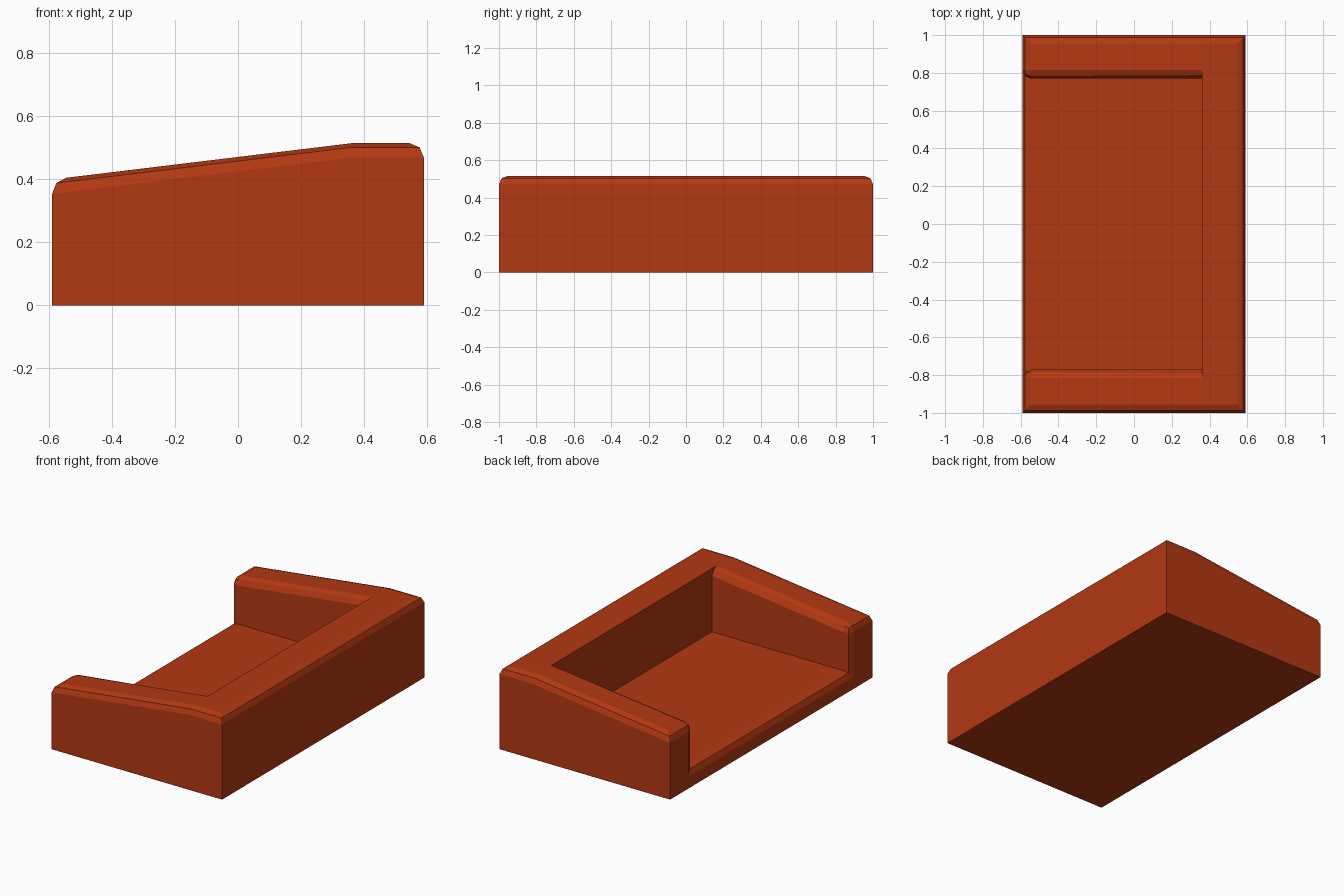
import bpy, bmesh

if "Cube" in bpy.data.objects:
    bpy.data.objects.remove(bpy.data.objects["Cube"])

X, Y = 0.59, 1.0            # outer half sizes
IX, IY = 0.36, 0.77         # inner wall faces
LOW, HIGH, FLOOR = 0.40, 0.515, 0.12
BEVEL = 0.045

bm = bmesh.new()

def v(x, y, z):
    return bm.verts.new((x, y, z))

# Verts per side: index 0 is -y, index 1 is +y
side = (-1, 1)
base_l = [v(-X, s * Y, 0) for s in side]
base_r = [v(X, s * Y, 0) for s in side]
out_l = [v(-X, s * Y, LOW) for s in side]
out_m = [v(IX, s * Y, HIGH) for s in side]
out_r = [v(X, s * Y, HIGH) for s in side]
in_l = [v(-X, s * IY, LOW) for s in side]
in_m = [v(IX, s * IY, HIGH) for s in side]
fl_l = [v(-X, s * IY, FLOOR) for s in side]
fl_m = [v(IX, s * IY, FLOOR) for s in side]

# Arm outer sides, sloped tops and inner sides
for i in range(2):
    bm.faces.new((base_l[i], base_r[i], out_r[i], out_m[i], out_l[i]))
    bm.faces.new((out_l[i], out_m[i], in_m[i], in_l[i]))
    bm.faces.new((in_l[i], in_m[i], fl_m[i], fl_l[i]))

# Underside, back wall, floor, open end
bm.faces.new((base_l[0], base_l[1], base_r[1], base_r[0]))
bm.faces.new((base_r[0], base_r[1], out_r[1], out_r[0]))
bm.faces.new((out_m[0], out_r[0], out_r[1], out_m[1], in_m[1], in_m[0]))
bm.faces.new((in_m[0], in_m[1], fl_m[1], fl_m[0]))
bm.faces.new((fl_l[0], fl_m[0], fl_m[1], fl_l[1]))
bm.faces.new((base_l[0], out_l[0], in_l[0], fl_l[0],
              fl_l[1], in_l[1], out_l[1], base_l[1]))
bmesh.ops.recalc_face_normals(bm, faces=bm.faces)

# Round the outer rim and the whole edge of the opening
pairs = [(out_r[0], out_r[1]), (in_m[0], in_m[1]), (fl_l[0], fl_l[1])]
for i in range(2):
    pairs += [(out_l[i], out_m[i]), (out_m[i], out_r[i]), (out_l[i], in_l[i]),
              (in_l[i], in_m[i]), (in_l[i], fl_l[i])]
edges = [bm.edges.get(p) for p in pairs]
bmesh.ops.bevel(bm, geom=edges, offset=BEVEL, offset_type='OFFSET', segments=2,
                profile=0.5, affect='EDGES', clamp_overlap=False)

mesh = bpy.data.meshes.new("padded_bed")
bm.to_mesh(mesh)
bm.free()
obj = bpy.data.objects.new("padded_bed", mesh)
bpy.context.collection.objects.link(obj)

# Rust red covering
mat = bpy.data.materials.new("rust_red")
mat.diffuse_color = (0.45, 0.04, 0.006, 1)
mat.use_nodes = True
mat.node_tree.nodes["Principled BSDF"].inputs["Base Color"].default_value = mat.diffuse_color
mesh.materials.append(mat)
